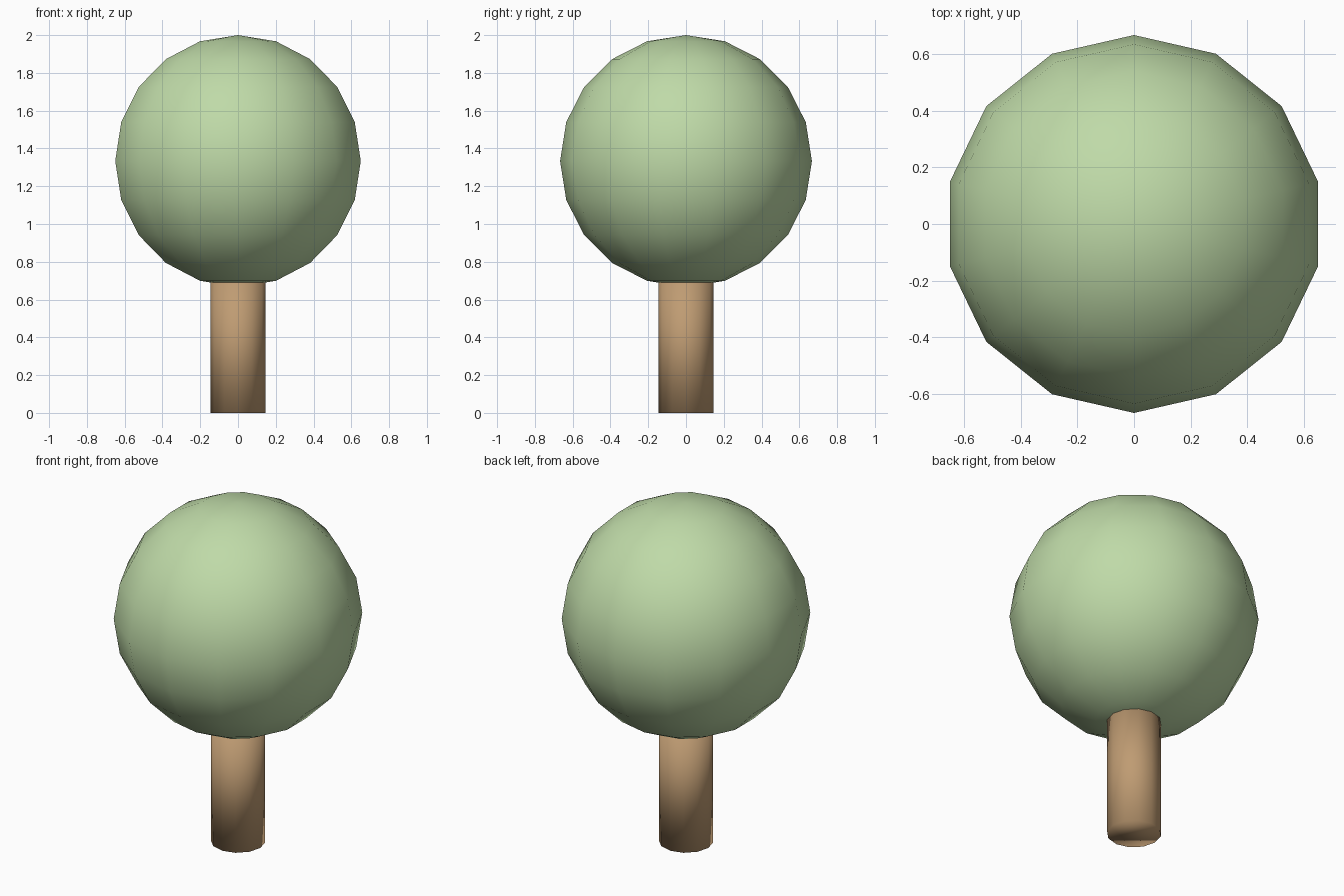
import bpy

if "Cube" in bpy.data.objects:
    bpy.data.objects.remove(bpy.data.objects["Cube"])


def finish(name, color):
    """Name the active object, smooth it and give it a plain colour."""
    obj = bpy.context.object
    obj.name = name
    bpy.ops.object.shade_smooth()
    mat = bpy.data.materials.new(name + "_colour")
    mat.diffuse_color = (*color, 1.0)
    mat.use_nodes = True
    mat.node_tree.nodes["Principled BSDF"].inputs["Base Color"].default_value = mat.diffuse_color
    obj.data.materials.append(mat)
    return obj


R = 2 / 3          # crown radius
TRUNK_TOP = 0.72   # ends just inside the crown

# Round crown: 14 segments, 10 rings, corners on the y axis
bpy.ops.mesh.primitive_uv_sphere_add(segments=14, ring_count=10, radius=R,
                                     location=(0, 0, 2 - R))
finish("crown", (0.52, 0.70, 0.39))

# Twelve-sided trunk, smoothed over its rim
bpy.ops.mesh.primitive_cylinder_add(vertices=12, radius=0.146, depth=TRUNK_TOP,
                                    location=(0, 0, TRUNK_TOP / 2))
finish("trunk", (0.52, 0.33, 0.17))
